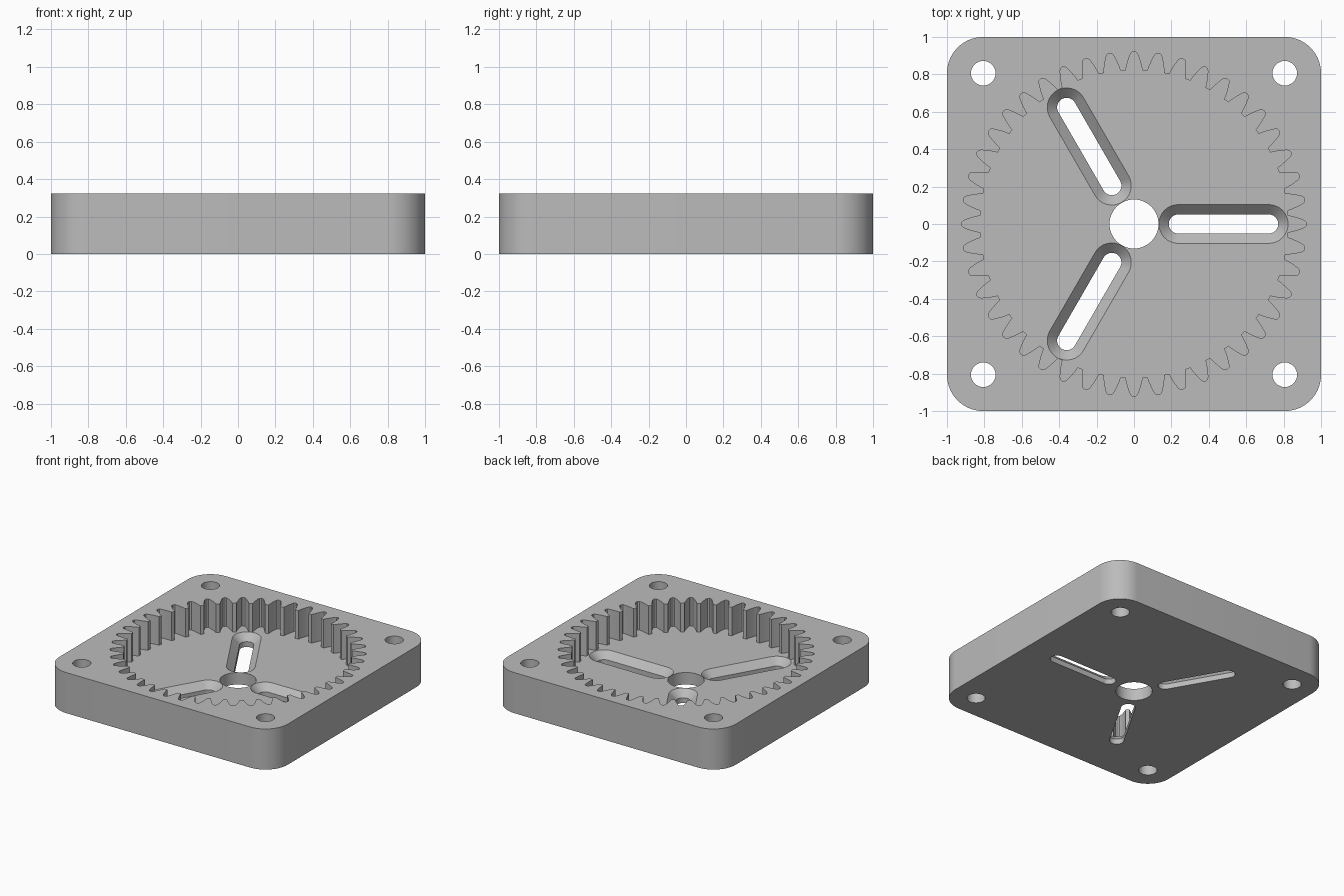
import bpy, bmesh
from math import sin, cos, pi, radians

if "Cube" in bpy.data.objects:
    bpy.data.objects.remove(bpy.data.objects["Cube"])

HEIGHT, FLOOR = 0.322, 0.095
TEETH = 44

grey = bpy.data.materials.new("plain_grey")
grey.use_nodes = True
grey.diffuse_color = (0.5, 0.5, 0.5, 1)
grey.node_tree.nodes["Principled BSDF"].inputs["Base Color"].default_value = (0.5, 0.5, 0.5, 1)


def loft(name, layers):
    """Closed solid through (z, outline) layers with equal point counts."""
    bm = bmesh.new()
    rings = [[bm.verts.new((x, y, z)) for x, y in outline] for z, outline in layers]
    n = len(rings[0])
    for low, high in zip(rings, rings[1:]):
        for i in range(n):
            j = (i + 1) % n
            bm.faces.new((low[i], low[j], high[j], high[i]))
    bm.faces.new(rings[0][::-1])
    bm.faces.new(rings[-1])
    bmesh.ops.recalc_face_normals(bm, faces=bm.faces)
    mesh = bpy.data.meshes.new(name)
    bm.to_mesh(mesh)
    bm.free()
    mesh.materials.append(grey)
    obj = bpy.data.objects.new(name, mesh)
    bpy.context.collection.objects.link(obj)
    return obj


def arc(cx, cy, r, start, end, steps):
    angles = [radians(start + (end - start) * i / steps) for i in range(steps + 1)]
    return [(cx + r * cos(a), cy + r * sin(a)) for a in angles]


def circle(cx, cy, r, steps=48):
    return arc(cx, cy, r, 0, 360, steps)[:-1]


def slot(r, angle):
    """Stadium outline along the x axis, turned by angle."""
    pts = arc(0.72, 0, r, -90, 90, 16) + arc(0.237, 0, r, 90, 270, 16)
    c, s = cos(radians(angle)), sin(radians(angle))
    return [(x * c - y * s, x * s + y * c) for x, y in pts]


def gear_outline():
    """Tooth-shaped grooves: (radius, half width) from root to tip."""
    flank = [(0.823, 0.045), (0.85, 0.039), (0.88, 0.030), (0.905, 0.021), (0.918, 0.013)]
    half = [(r, -w) for r, w in flank] + [(0.922, 0)] + [(r, w) for r, w in flank[::-1]]
    pts = []
    for k in range(TEETH):
        for r, w in half:
            a = 2 * pi * k / TEETH + w / r
            pts.append((r * cos(a), r * sin(a)))
    return pts


# Rounded square housing
corner = 0.194
c = 1 - corner
square = (arc(c, c, corner, 0, 90, 14) + arc(-c, c, corner, 90, 180, 14)
          + arc(-c, -c, corner, 180, 270, 14) + arc(c, -c, corner, 270, 360, 14))
housing = loft("ring_gear_housing", [(0, square), (HEIGHT, square)])

# Toothed cavity, centre bore and corner screw holes
gear = gear_outline()
cutters = [loft("gear_cavity_cutter", [(FLOOR, gear), (0.5, gear)])]
bore = circle(0, 0, 0.131)
cutters.append(loft("bore_cutter", [(-0.1, bore), (0.2, bore)]))
for sx in (-1, 1):
    for sy in (-1, 1):
        hole = circle(sx * c, sy * c, 0.066, 32)
        cutters.append(loft("screw_hole_cutter", [(-0.1, hole), (0.5, hole)]))

# Three countersunk slots
for angle in (0, 120, 240):
    narrow, wide = slot(0.051, angle), slot(0.104, angle)
    cutters.append(loft("slot_cutter", [(-0.1, narrow), (FLOOR - 0.053, narrow),
                                        (FLOOR, wide), (FLOOR + 0.01, wide)]))

# Cut everything out of the housing
bpy.ops.object.select_all(action="DESELECT")
housing.select_set(True)
bpy.context.view_layer.objects.active = housing
for cutter in cutters:
    cutter.hide_render = True
    mod = housing.modifiers.new("cut", "BOOLEAN")
    mod.operation = "DIFFERENCE"
    mod.solver = "EXACT"
    mod.object = cutter
    bpy.ops.object.modifier_apply(modifier=mod.name)
for cutter in cutters:
    bpy.data.objects.remove(cutter)
bpy.ops.object.shade_smooth_by_angle(angle=radians(30))
